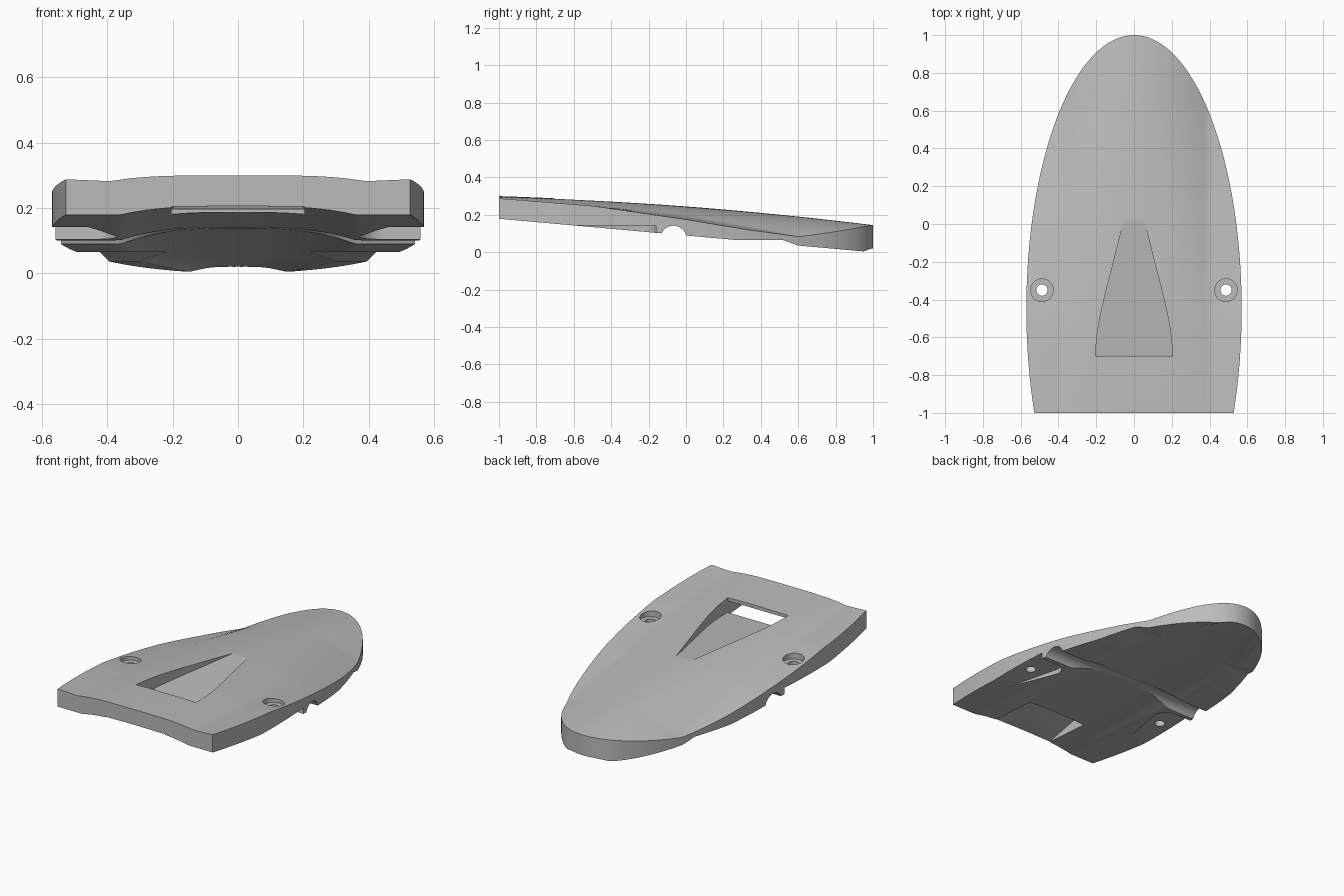
import bpy
import bmesh
from math import sin, cos, pi, asin, radians

if "Cube" in bpy.data.objects:
    bpy.data.objects.remove(bpy.data.objects["Cube"])

grey = bpy.data.materials.new("plain_grey")
grey.use_nodes = True
grey.diffuse_color = (0.5, 0.5, 0.5, 1)
grey.node_tree.nodes["Principled BSDF"].inputs["Base Color"].default_value = (0.5, 0.5, 0.5, 1)


def interp(points, v):
    """Piecewise linear lookup through (position, value) pairs."""
    if v <= points[0][0]:
        return points[0][1]
    for (a, p), (b, q) in zip(points, points[1:]):
        if v <= b:
            return p + (q - p) * (v - a) / (b - a)
    return points[-1][1]


def loft(name, sections):
    """Closed solid skinned through rings of equal point count."""
    bm = bmesh.new()
    rings = [[bm.verts.new(p) for p in ring] for ring in sections]
    n = len(rings[0])
    for r, s in zip(rings, rings[1:]):
        for i in range(n):
            j = (i + 1) % n
            bm.faces.new((r[i], r[j], s[j], s[i]))
    bm.faces.new(rings[0])
    bm.faces.new(rings[-1])
    bmesh.ops.recalc_face_normals(bm, faces=bm.faces)
    mesh = bpy.data.meshes.new(name)
    bm.to_mesh(mesh)
    bm.free()
    obj = bpy.data.objects.new(name, mesh)
    obj.data.materials.append(grey)
    bpy.context.collection.objects.link(obj)
    return obj


def extrude_x(name, profile, x0, x1):
    """Extrude a (y, z) profile sideways."""
    return loft(name, [[(x, y, z) for y, z in profile] for x in (x0, x1)])


def disc(name, x, y, z0, z1, radius):
    ring = [(x + radius * cos(2 * pi * i / 40), y + radius * sin(2 * pi * i / 40)) for i in range(40)]
    return loft(name, [[(px, py, z) for px, py in ring] for z in (z0, z1)])


# Upper surface: arched centre with flatter flanks outside a soft crease
CREASE = 0.39
SHOULDER = [(-1, 0.018), (-0.5, 0.03), (0, 0.055), (0.3, 0.08), (0.6, 0.106)]
EDGE = [(-1, 0.288), (-0.5, 0.248), (0, 0.175), (0.3, 0.125), (0.6, 0.083)]


def top_z(x, y, half):
    ridge = 0.245 - 0.0775 * y - 0.0225 * y * y
    power = interp([(-1, 4), (0.6, 2)], y)
    drop = interp(SHOULDER, y)
    ax = abs(x)
    if ax <= CREASE or half < CREASE + 0.005:
        return ridge - drop * (ax / CREASE) ** power
    inner = ridge - drop
    return inner + (interp(EDGE, y) - inner) * (ax - CREASE) / (half - CREASE)


# Lower surface: sloping plane with a shallow lengthwise channel
def bottom_z(x, y):
    width = interp([(0, 0.36), (0.6, 0.3), (0.97, 0.14)], y)
    depth = interp([(-1, 0.027), (-0.7, 0.035), (0, 0.045), (0.6, 0.032), (1, 0.02)], y)
    return 0.0895 - 0.0895 * y + depth * max(0, 1 - (abs(x) / width) ** 3)


# Main body, an elliptical outline cut square at the tail
ROWS, COLS = 72, 56
start, end = asin(-0.55 / 1.45), pi / 2 - 0.02
sections = []
for i in range(ROWS + 1):
    t = start + (end - start) * i / ROWS
    y, half = -0.45 + 1.45 * sin(t), 0.57 * cos(t)
    xs = [half * (2 * k / COLS - 1) for k in range(COLS + 1)]
    sections.append([(x, y, top_z(x, y, half)) for x in xs]
                    + [(x, y, bottom_z(x, y)) for x in reversed(xs)])
body = loft("cover_body", sections)

cutters = []

# Flared air inlet with a sloping floor
FLARE = [(-0.7, 0.205), (-0.6, 0.197), (-0.5, 0.182), (-0.35, 0.147),
         (-0.2, 0.108), (0, 0.058), (0.03, 0.05)]
ramp = []
for i in range(25):
    y = 0.03 - 0.73 * i / 24
    h = interp(FLARE, y)
    floor = 0.243 - 0.046 * i / 24
    ramp.append([(-h, y, floor), (h, y, floor), (h, y, 0.5), (-h, y, 0.5)])
cutters.append(loft("inlet_cutter", ramp))

# Outlet pocket beneath the tail
cutters.append(extrude_x("outlet_cutter", [(-1.1, -0.1), (-0.697, -0.1), (-0.697, 0.268), (-1.1, 0.184)],
                         -0.203, 0.203))

# Round cross groove and stepped notch under the body
groove = [(-0.067 + 0.07 * cos(2 * pi * i / 48), 0.072 + 0.07 * sin(2 * pi * i / 48)) for i in range(48)]
cutters.append(extrude_x("groove_cutter", groove, -0.8, 0.8))
cutters.append(extrude_x("notch_cutter", [(0.2, -0.1), (0.2, 0.065), (0.52, 0.065), (0.6, 0.035), (0.65, -0.1)],
                         -0.8, 0.8))

# Screw seats, screw holes and the flat recesses beneath them
for side, label in ((1, "left"), (-1, "right")):
    cutters.append(disc(label + "_seat_cutter", side * 0.487, -0.35, 0.2, 0.5, 0.06))
    cutters.append(disc(label + "_hole_cutter", side * 0.487, -0.35, -0.1, 0.4, 0.03))
    plan = [(0.8, -0.16), (0.8, -0.65), (0.48, -0.65), (0.42, -0.45)]
    for i in range(9):
        a = pi + 0.15 - (pi / 2 + 0.15) * i / 8
        plan.append((0.45 + 0.08 * cos(a), -0.24 + 0.08 * sin(a)))
    cutters.append(loft(label + "_recess_cutter",
                        [[(side * x, y, z) for x, y in plan] for z in (-0.1, 0.142)]))

# Carve the body and discard the helpers
bpy.ops.object.select_all(action="DESELECT")
body.select_set(True)
bpy.context.view_layer.objects.active = body
for cutter in cutters:
    cutter.hide_render = True
    mod = body.modifiers.new(cutter.name, "BOOLEAN")
    mod.operation, mod.solver, mod.object = "DIFFERENCE", "EXACT", cutter
    bpy.ops.object.modifier_apply(modifier=mod.name)
for cutter in cutters:
    bpy.data.objects.remove(cutter)

bpy.ops.object.shade_smooth_by_angle(angle=radians(25))
